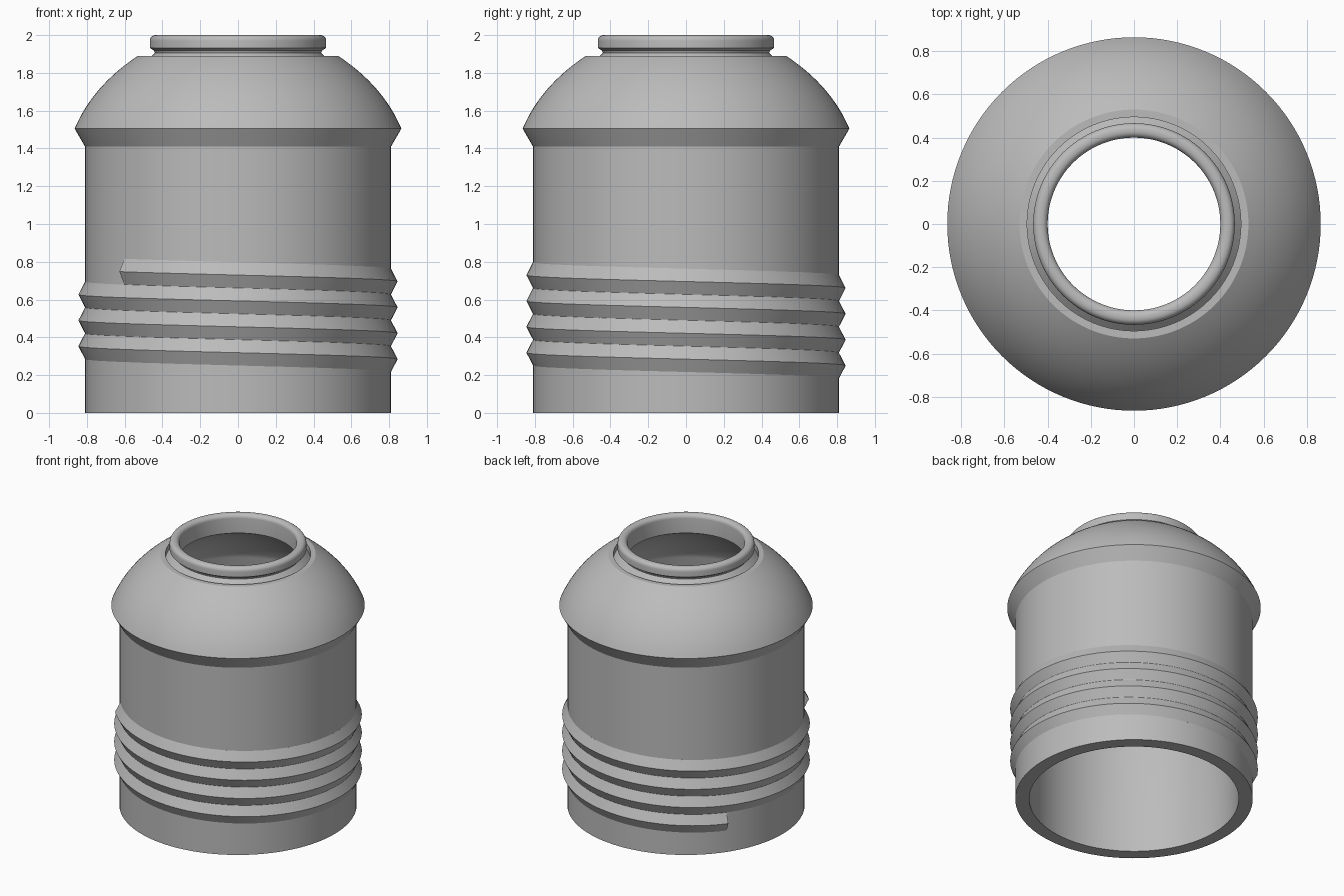
import bpy, bmesh
from math import sin, cos, pi, radians

cube = bpy.data.objects.get("Cube")
if cube:
    bpy.data.objects.remove(cube)

grey = bpy.data.materials.new("plain grey")
grey.use_nodes = True
colour = (0.5, 0.5, 0.5, 1)
grey.diffuse_color = colour
grey.node_tree.nodes["Principled BSDF"].inputs["Base Color"].default_value = colour


def finish(name, bm):
    bmesh.ops.recalc_face_normals(bm, faces=bm.faces)
    mesh = bpy.data.meshes.new(name)
    bm.to_mesh(mesh)
    bm.free()
    mesh.materials.append(grey)
    obj = bpy.data.objects.new(name, mesh)
    bpy.context.collection.objects.link(obj)
    bpy.ops.object.select_all(action='DESELECT')
    obj.select_set(True)
    bpy.context.view_layer.objects.active = obj
    bpy.ops.object.shade_smooth_by_angle(angle=radians(25))
    return obj


def sweep(name, sections, closed):
    """Skin a list of equal closed sections, joined in a ring or capped."""
    bm = bmesh.new()
    rings = [[bm.verts.new(p) for p in s] for s in sections]
    pairs = list(zip(rings, rings[1:]))
    if closed:
        pairs.append((rings[-1], rings[0]))
    else:
        bm.faces.new(rings[0])
        bm.faces.new(rings[-1])
    for a, b in pairs:
        for i in range(len(a)):
            j = (i + 1) % len(a)
            bm.faces.new((a[i], a[j], b[j], b[i]))
    return finish(name, bm)


def curve(a, mid, b, steps):
    """Quadratic curve from a to b that passes through mid."""
    pts = []
    for i in range(steps + 1):
        t = i / steps
        w = ((1 - t) * (1 - 2 * t), 4 * t * (1 - t), t * (2 * t - 1))
        pts.append(tuple(w[0] * p + w[1] * m + w[2] * q for p, m, q in zip(a, mid, b)))
    return pts


def arc(r, z, radius, start, end, steps=6):
    return [(r + radius * cos(radians(start + (end - start) * i / steps)),
             z + radius * sin(radians(start + (end - start) * i / steps)))
            for i in range(steps + 1)]


# Hollow shell: outside wall, dome, neck and lip, then back down the inside
profile = [(0.715, 0), (0.81, 0), (0.81, 1.41)]
profile += curve((0.865, 1.505), (0.733, 1.715), (0.53, 1.89), 16)
profile += [(0.495, 1.89), (0.495, 1.85), (0.44, 1.905), (0.445, 1.918), (0.467, 1.932)]
profile += arc(0.437, 1.97, 0.03, 0, 90)
profile += arc(0.43, 1.97, 0.03, 90, 180)
profile += [(0.40, 1.86)]
profile += curve((0.40, 1.86), (0.59, 1.72), (0.715, 1.53), 12)[1:]

SEGMENTS = 128
sweep("bottle_shell", [[(r * cos(a), r * sin(a), z) for r, z in profile]
                       for a in (2 * pi * k / SEGMENTS for k in range(SEGMENTS))], True)

# Screw thread: triangular ridge winding down around the lower wall
PITCH = 0.137
START, END = radians(222), radians(145 + 4 * 360)
ridge = [(0.79, -0.068), (0.81, -0.068), (0.845, 0), (0.81, 0.068), (0.79, 0.068)]
STEPS = 480
sections = []
for k in range(STEPS + 1):
    a = START + (END - START) * k / STEPS
    height = 0.748 - PITCH * (a - START) / (2 * pi)
    sections.append([(r * cos(a), r * sin(a), height + z) for r, z in ridge])
sweep("screw_thread", sections, False)
